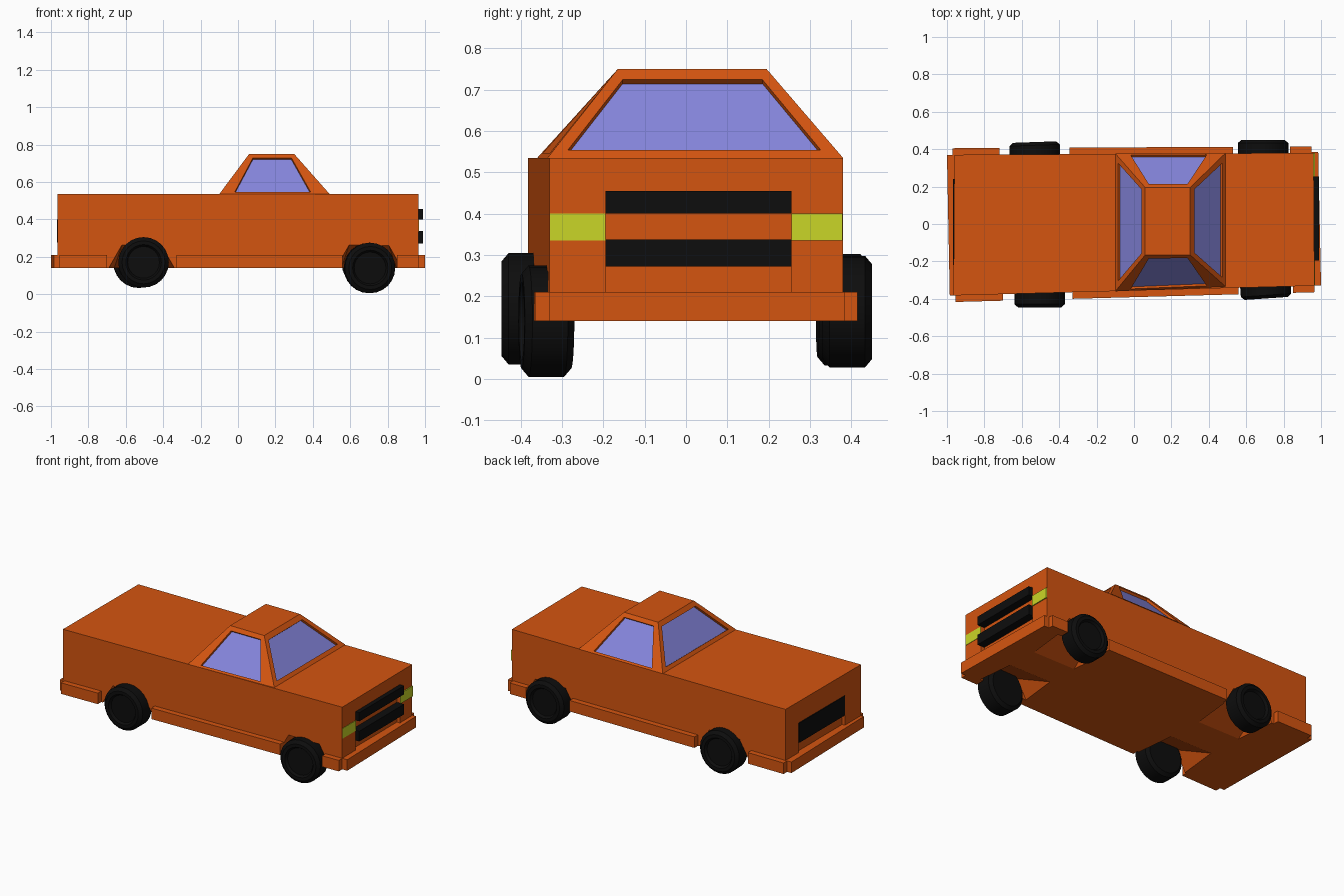
import bpy, bmesh, math
from mathutils import Vector

if "Cube" in bpy.data.objects:
    bpy.data.objects.remove(bpy.data.objects["Cube"])


def material(name, rgb):
    m = bpy.data.materials.new(name)
    m.diffuse_color = (*rgb, 1)
    m.use_nodes = True
    m.node_tree.nodes["Principled BSDF"].inputs["Base Color"].default_value = m.diffuse_color
    return m


ORANGE = material("orange paint", (0.66, 0.09, 0.005))
BLACK = material("black rubber", (0.004, 0.004, 0.004))
GLASS = material("blue glass", (0.235, 0.235, 0.72))
YELLOW = material("yellow lamp", (0.59, 0.67, 0.02))


def make(name, bm, *mats):
    bmesh.ops.recalc_face_normals(bm, faces=bm.faces)
    me = bpy.data.meshes.new(name)
    bm.to_mesh(me)
    bm.free()
    ob = bpy.data.objects.new(name, me)
    bpy.context.collection.objects.link(ob)
    for m in mats:
        me.materials.append(m)
    return ob


def hull(name, pts, mat):
    """Convex solid around a few points."""
    bm = bmesh.new()
    for p in pts:
        bm.verts.new(p)
    bmesh.ops.convex_hull(bm, input=bm.verts)
    bmesh.ops.dissolve_limit(bm, angle_limit=0.01, verts=bm.verts, edges=bm.edges)
    return make(name, bm, mat)


def slab(name, plan, z0, z1, mat=ORANGE):
    """Upright solid over a plan outline."""
    return hull(name, [(x, y, z) for x, y in plan for z in (z0, z1)], mat)


def box(name, x0, x1, y0, y1, z0, z1, mat=ORANGE):
    return slab(name, [(x0, y0), (x1, y0), (x1, y1), (x0, y1)], z0, z1, mat)


def side_y(x, s):
    """Body side position: the right side narrows toward the front."""
    t = (x + 0.96) / 1.92
    return 0.37 + 0.01 * t if s > 0 else -0.382 + 0.052 * t


# Body shell
body = slab("body", [(-0.965, -0.382), (0.965, -0.33), (0.96, 0.38), (-0.96, 0.37)], 0.14, 0.535)

# Wheel arch wedges and the recesses in both ends
cutters = []
for cx, s in ((-0.515, -1), (-0.53, 1), (0.70, -1), (0.69, 1)):
    y = side_y(cx, s)
    pts = [(cx + dx, y + s * 0.04, z) for dx, z in
           ((-0.185, 0.13), (-0.1, 0.28), (0.1, 0.28), (0.185, 0.13))]
    pts += [(cx + dx, y - s * 0.28, 0.13) for dx in (-0.15, 0.15)]
    cutters.append(hull("arch_cutter", pts, ORANGE))
cutters.append(box("grille_cutter", 0.94, 1.1, -0.195, 0.255, 0.205, 0.455))
cutters.append(box("tail_cutter", -1.1, -0.945, -0.22, 0.24, 0.205, 0.40))
bpy.context.view_layer.objects.active = body
for c in cutters:
    mod = body.modifiers.new("cut", 'BOOLEAN')
    mod.operation, mod.solver, mod.object = 'DIFFERENCE', 'EXACT', c
    bpy.ops.object.modifier_apply(modifier=mod.name)
    bpy.data.objects.remove(c)

# Cabin with recessed windows
base = [Vector(p) for p in ((-0.1, -0.36, 0.535), (0.49, -0.335, 0.535),
                            (0.49, 0.38, 0.535), (-0.1, 0.377, 0.535))]
roof = [Vector(p) for p in ((0.06, -0.165, 0.75), (0.30, -0.165, 0.75),
                            (0.30, 0.195, 0.75), (0.06, 0.195, 0.75))]
side_win = ((0.13, 0.05), (0.84, 0.05), (0.88, 0.9), (0.13, 0.9))
end_win = ((0.05, 0.09), (0.945, 0.09), (0.92, 0.88), (0.08, 0.88))
mirror_win = ((0.16, 0.05), (0.87, 0.05), (0.87, 0.9), (0.12, 0.9))
bm = bmesh.new()


def quad(pts, index=0):
    bm.faces.new([bm.verts.new(p) for p in pts]).material_index = index


quad(roof)
quad(base)
for i, win in enumerate((side_win, end_win, mirror_win, end_win)):
    j = (i + 1) % 4
    outer = [base[i], base[j], roof[j], roof[i]]
    inner = [base[i].lerp(base[j], u).lerp(roof[i].lerp(roof[j], u), v) for u, v in win]
    normal = (outer[1] - outer[0]).cross(outer[3] - outer[0]).normalized()
    deep = [p - normal * 0.015 for p in inner]
    for k in range(4):
        n = (k + 1) % 4
        quad([outer[k], outer[n], inner[n], inner[k]])
        quad([inner[k], inner[n], deep[n], deep[k]])
    quad(deep, 1)
bmesh.ops.remove_doubles(bm, verts=bm.verts, dist=0.0005)
make("cabin", bm, ORANGE, GLASS)

# Bumpers
slab("front_bumper", [(0.94, -0.33), (1.0, -0.33), (0.985, 0.385), (0.94, 0.385)], 0.14, 0.21)
slab("rear_bumper", [(-0.94, -0.382), (-0.985, -0.382), (-1.0, 0.368), (-0.94, 0.368)], 0.14, 0.21)

# Lower side trim, split around the wheels
for s, spans in ((-1, ((-0.955, -0.70), (-0.33, -0.095), (-0.095, 0.56), (0.85, 0.965))),
                 (1, ((-0.97, -0.72), (-0.345, -0.1), (-0.1, 0.53), (0.835, 0.95)))):
    for x0, x1 in spans:
        y0, y1 = side_y(x0, s), side_y(x1, s)
        slab("side_trim", [(x0, y0 - s * 0.02), (x1, y1 - s * 0.02),
                           (x1, y1 + s * 0.035), (x0, y0 + s * 0.035)], 0.14, 0.21)

# Grille bars, tail plate and headlights
for z0, z1 in ((0.272, 0.337), (0.40, 0.455)):
    box("grille_bar", 0.93, 0.99, -0.195, 0.255, z0, z1, BLACK)
box("tail_plate", -0.967, -0.93, -0.22, 0.24, 0.275, 0.40, BLACK)
for y0, y1 in ((-0.329, -0.195), (0.255, 0.379)):
    box("headlight", 0.96, 0.967, y0, y1, 0.335, 0.40, YELLOW)

# Wheels turned from a tyre and hub profile
profile = ((0, 0.045), (0.085, 0.045), (0.095, 0.06), (0.115, 0.06), (0.135, 0.043),
           (0.135, -0.043), (0.115, -0.06), (0, -0.06))
SEG = 24
for name, x, y, z, s, toe in (("front_right_wheel", 0.703, -0.338, 0.14, -1, 4),
                              ("front_left_wheel", 0.69, 0.39, 0.163, 1, 0),
                              ("rear_right_wheel", -0.505, -0.386, 0.17, -1, 0),
                              ("rear_left_wheel", -0.53, 0.378, 0.168, 1, 2)):
    bm = bmesh.new()
    rings = []
    for r, d in profile:
        rings.append([bm.verts.new((r * math.cos(2 * math.pi * k / SEG), s * d,
                                    r * math.sin(2 * math.pi * k / SEG)))
                      for k in range(SEG if r else 1)])
    for a, b in zip(rings, rings[1:]):
        for k in range(SEG):
            n = (k + 1) % SEG
            loop = [a[k % len(a)], a[n % len(a)], b[n % len(b)], b[k % len(b)]]
            bm.faces.new(list(dict.fromkeys(loop)))
    wheel = make(name, bm, BLACK)
    wheel.location = (x, y, z)
    wheel.rotation_euler.z = math.radians(toe)
    bpy.ops.object.select_all(action='DESELECT')
    wheel.select_set(True)
    bpy.context.view_layer.objects.active = wheel
    bpy.ops.object.shade_smooth_by_angle(angle=math.radians(25))
